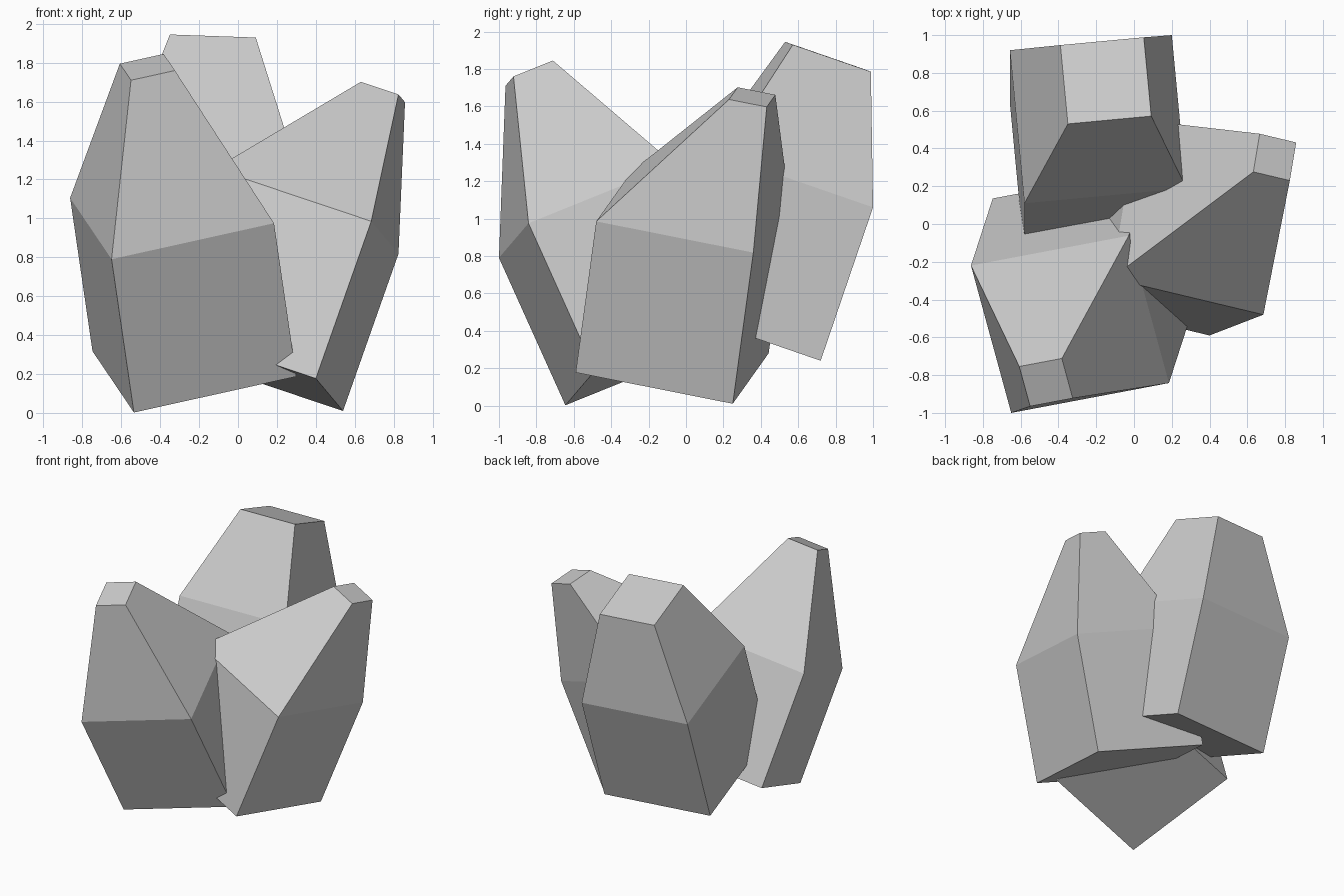
import bpy, bmesh
from mathutils import Vector

if "Cube" in bpy.data.objects:
    bpy.data.objects.remove(bpy.data.objects["Cube"])


def crystal(name, corner, u, v, drop, tip, tip_scale):
    """Tilted cube (corner, u, v, drop) whose upper face is extruded to a smaller tip face."""
    corner, u, v, drop, tip = map(Vector, (corner, u, v, drop, tip))
    bm = bmesh.new()

    def ring(origin, s):
        pts = (origin, origin + u * s, origin + (u + v) * s, origin + v * s)
        return [bm.verts.new(p) for p in pts]

    rings = [ring(corner + drop, 1), ring(corner, 1), ring(tip, tip_scale)]
    bm.faces.new(rings[0])
    bm.faces.new(rings[-1])
    for lower, upper in zip(rings, rings[1:]):
        for i in range(4):
            j = (i + 1) % 4
            bm.faces.new((lower[i], lower[j], upper[j], upper[i]))
    bmesh.ops.recalc_face_normals(bm, faces=bm.faces)
    mesh = bpy.data.meshes.new(name)
    bm.to_mesh(mesh)
    bm.free()
    obj = bpy.data.objects.new(name, mesh)
    bpy.context.collection.objects.link(obj)
    return obj


# Front left crystal, leaning forward
crystal("front_left_crystal", (-0.65, -1.0, 0.79), (0.835, 0.158, 0.185),
        (-0.213, 0.78, 0.315), (0.115, 0.355, -0.788), (-0.55, -0.965, 1.71), 0.27)

# Right crystal, leaning outward
crystal("right_crystal", (0.685, -0.48, 0.985), (0.14, 0.84, -0.167),
        (-0.805, 0.192, 0.27), (-0.285, -0.11, -0.808), (0.825, 0.23, 1.637), 0.24)

# Back crystal, the tallest, with a wider tip
crystal("back_crystal", (-0.58, 0.11, 1.37), (0.857, 0.08, -0.03),
        (-0.077, 0.81, -0.28), (0.0, -0.28, -0.82), (-0.35, 0.53, 1.945), 0.515)
